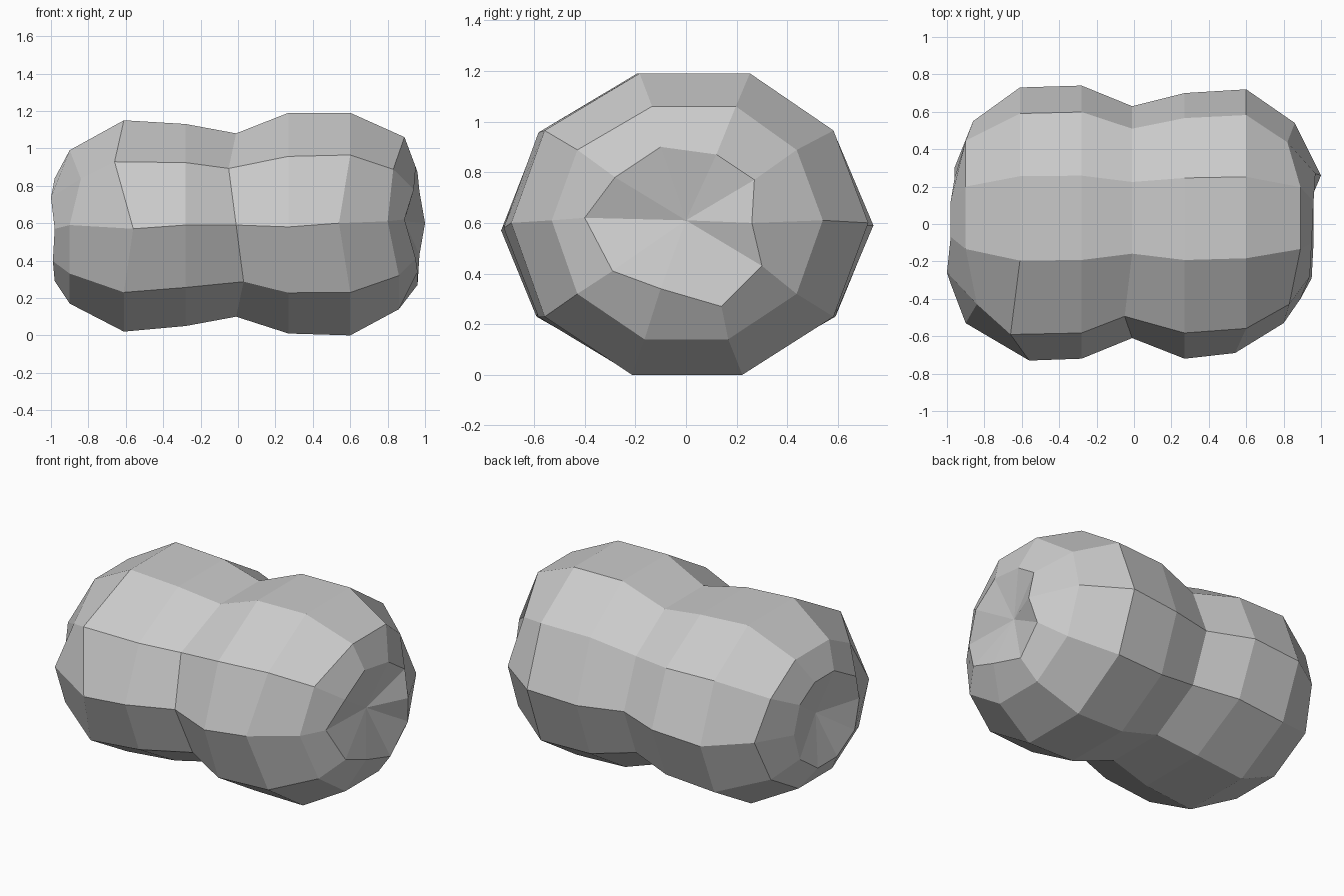
import bpy
import bmesh
from math import cos, sin, pi

SIDES = 10

# Remove the default object
cube = bpy.data.objects.get("Cube")
if cube:
    bpy.data.objects.remove(cube, do_unlink=True)

shell_grey = bpy.data.materials.new("shell_grey")
shell_grey.use_nodes = True
grey = (0.6, 0.6, 0.6, 1)
shell_grey.diffuse_color = grey
shell_grey.node_tree.nodes["Principled BSDF"].inputs["Base Color"].default_value = grey

# Cross-sections of the body: x, front reach, back reach, middle z, top z, bottom z
SECTIONS = [
    (-.90, .53, .55, .59, .99, .17),
    (-.61, .73, .73, .57, 1.15, .02),
    (-.28, .72, .74, .59, 1.13, .05),
    (-.01, .61, .63, .59, 1.08, .10),
    (.27, .72, .70, .58, 1.19, .01),
    (.60, .69, .72, .60, 1.19, 0),
    (.86, .53, .54, .61, 1.06, .14),
]

# Uneven rims of the dented ends, from the front side over the top: x, y, z
RIGHT_RIM = [(.89, -.40, .62), (.94, -.28, .78), (.95, -.10, .90), (.96, .12, .87),
             (.97, .27, .77), (1, .26, .60), (.97, .30, .43), (.96, .14, .27),
             (.96, -.10, .34), (.95, -.29, .41)]
LEFT_RIM_X = [-.98, -1, -.98, -.98, -.96, -.96, -.96, -.98, -.98, -.99]


def section(bm, x, front, back, mid, top, bottom):
    """Ten-sided ring, starting at the front and running over the top."""
    ring = []
    for k in range(SIDES):
        a = 2 * pi * k / SIDES
        c, s = cos(a), sin(a) / sin(2 * pi / 5)
        y = -c * (front if c > 0 else back) + (.03 if s > .9 else 0)
        z = mid + s * (top - mid if s > 0 else mid - bottom)
        ring.append(bm.verts.new((x, y, z)))
    return ring


def bridge(bm, a, b):
    for k in range(SIDES):
        n = (k + 1) % SIDES
        bm.faces.new((a[k], b[k], b[n], a[n]))


def dent(bm, ring, tip):
    """Close an end with a fan to a sunken centre point."""
    centre = bm.verts.new(tip)
    for k in range(SIDES):
        bm.faces.new((ring[k], ring[(k + 1) % SIDES], centre))


bm = bmesh.new()
left_rim = section(bm, -.97, .32, .30, .57, .84, .29)
for v, x in zip(left_rim, LEFT_RIM_X):
    v.co.x = x
body = [section(bm, *s) for s in SECTIONS]
right_rim = [bm.verts.new(p) for p in RIGHT_RIM]

# Slightly irregular seams along the front and back rows
for ring, row, shift in ((0, 1, .06), (0, 5, .04), (1, 0, .05), (1, 1, -.05), (3, 1, -.04),
                         (3, 9, .04), (5, 0, -.06), (6, 0, -.06), (6, 1, -.03),
                         (6, 2, .03), (6, 3, .03), (6, 4, -.04)):
    body[ring][row].co.x += shift

rings = [left_rim, *body, right_rim]
for a, b in zip(rings, rings[1:]):
    bridge(bm, a, b)
dent(bm, left_rim, (-.90, 0, .58))
dent(bm, right_rim, (.89, 0, .61))
bmesh.ops.recalc_face_normals(bm, faces=bm.faces)

mesh = bpy.data.meshes.new("shell_body")
bm.to_mesh(mesh)
bm.free()
mesh.materials.append(shell_grey)
shell = bpy.data.objects.new("shell_body", mesh)
bpy.context.collection.objects.link(shell)
